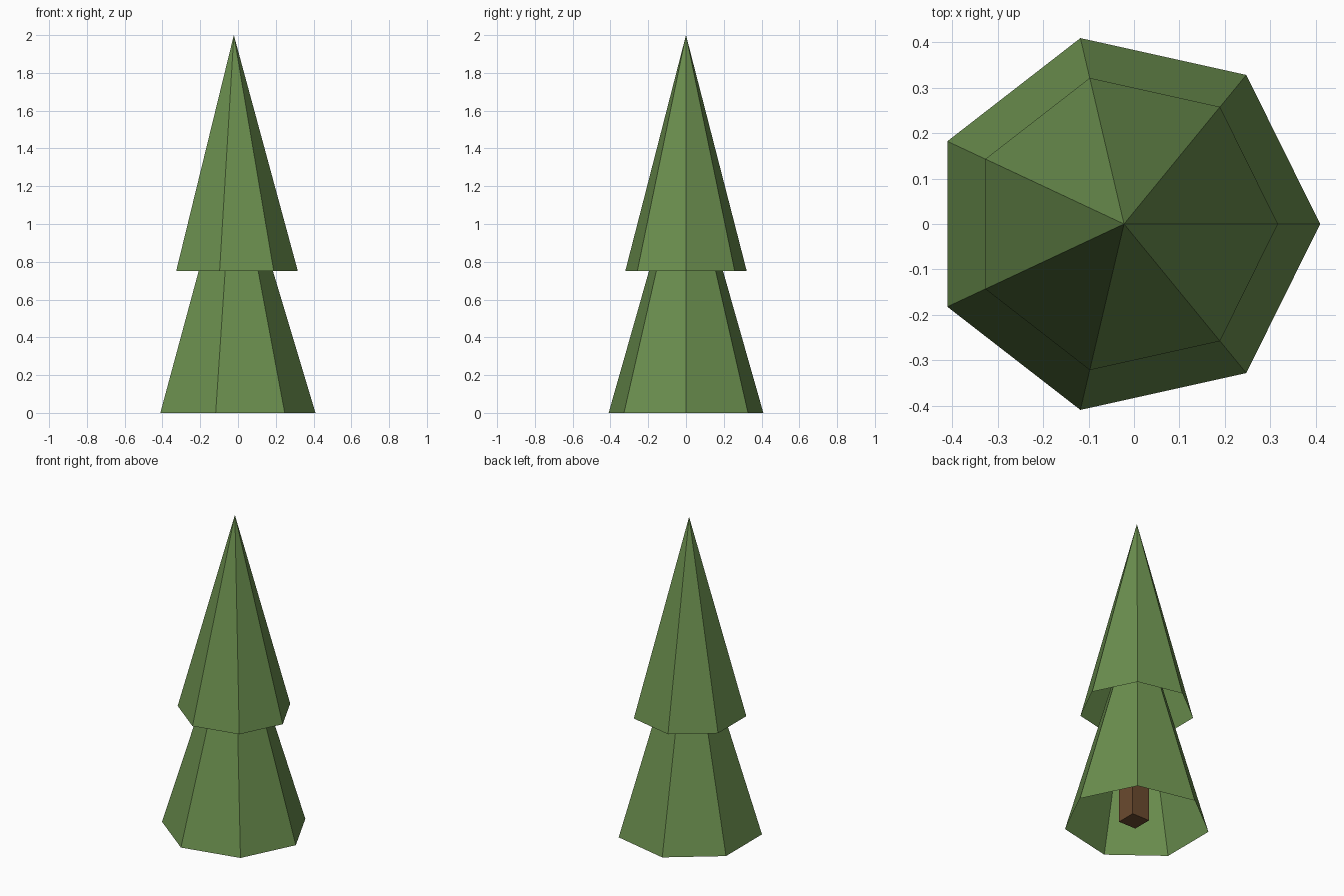
import bpy, bmesh
from math import cos, sin, tau

if "Cube" in bpy.data.objects:
    bpy.data.objects.remove(bpy.data.objects["Cube"])

SIDES = 7
CENTRE_X = -0.022


def material(name, colour):
    mat = bpy.data.materials.new(name)
    mat.diffuse_color = colour
    mat.use_nodes = True
    mat.node_tree.nodes["Principled BSDF"].inputs["Base Color"].default_value = mat.diffuse_color
    return mat


def add_object(name, bm, mat):
    bmesh.ops.recalc_face_normals(bm, faces=bm.faces)
    mesh = bpy.data.meshes.new(name)
    bm.to_mesh(mesh)
    bm.free()
    mesh.materials.append(mat)
    obj = bpy.data.objects.new(name, mesh)
    bpy.context.collection.objects.link(obj)
    return obj


def foliage_tier(name, rx, ry, z_base, z_tip, mat):
    """Hollow cone, open underneath, with one corner pointing to +x."""
    bm = bmesh.new()
    tip = bm.verts.new((CENTRE_X, 0, z_tip))
    ring = [bm.verts.new((CENTRE_X + rx * cos(tau * i / SIDES),
                          ry * sin(tau * i / SIDES), z_base))
            for i in range(SIDES)]
    for i in range(SIDES):
        bm.faces.new((ring[i], ring[(i + 1) % SIDES], tip))
    return add_object(name, bm, mat)


green = material("foliage_green", (0.147, 0.275, 0.077, 1))
brown = material("bark_brown", (0.147, 0.069, 0.028, 1))

# Two stacked foliage cones
foliage_tier("lower_foliage", 0.432, 0.42, 0.0, 1.44, green)
foliage_tier("upper_foliage", 0.339, 0.33, 0.75, 2.0, green)

# Square trunk hidden inside the lower cone
TRUNK_W, TRUNK_H = 0.123, 0.6
bm = bmesh.new()
bmesh.ops.create_cube(bm, size=1)
bmesh.ops.scale(bm, vec=(TRUNK_W, TRUNK_W, TRUNK_H), verts=bm.verts)
bmesh.ops.translate(bm, vec=(0, 0, TRUNK_H / 2), verts=bm.verts)
add_object("trunk", bm, brown)
